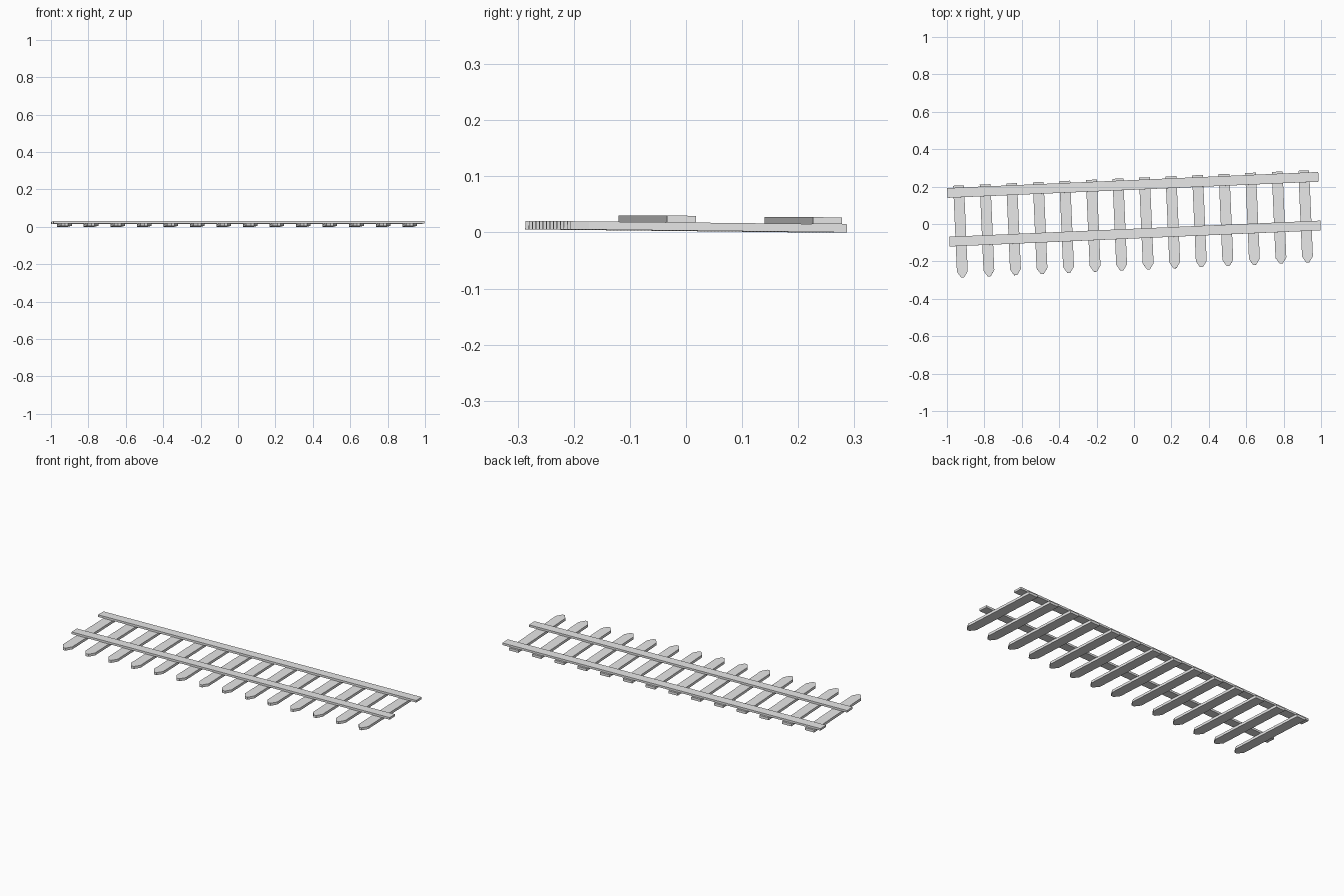
import bpy
import bmesh
from math import radians
from mathutils import Matrix

cube = bpy.data.objects.get("Cube")
if cube:
    bpy.data.objects.remove(cube, do_unlink=True)

GREY = (0.8, 0.8, 0.8, 1.0)
paint = bpy.data.materials.new("light grey")
paint.use_nodes = True
paint.diffuse_color = GREY
paint.node_tree.nodes["Principled BSDF"].inputs["Base Color"].default_value = GREY

# The fence lies on its back, turned slightly and tilted along the pickets
PLACE = (Matrix.Translation((0, 0, 0.01))
         @ Matrix.Rotation(radians(2.49), 4, "Z")
         @ Matrix.Rotation(-0.011, 4, "X"))

PICKETS = 14
FIRST, LAST = -0.928, 0.919
HALF_W, HALF_L = 0.029, 0.246
PICKET_T, RAIL_T = 0.0145, 0.012


def board(name, outline, bottom, thickness):
    """Extrude a flat outline into a board."""
    bm = bmesh.new()
    face = bm.faces.new([bm.verts.new((x, y, bottom)) for x, y in outline])
    grown = bmesh.ops.extrude_face_region(bm, geom=[face])
    top = [v for v in grown["geom"] if isinstance(v, bmesh.types.BMVert)]
    bmesh.ops.translate(bm, verts=top, vec=(0, 0, thickness))
    bmesh.ops.recalc_face_normals(bm, faces=bm.faces)
    mesh = bpy.data.meshes.new(name)
    bm.to_mesh(mesh)
    bm.free()
    mesh.materials.append(paint)
    obj = bpy.data.objects.new(name, mesh)
    obj.matrix_world = PLACE
    bpy.context.collection.objects.link(obj)
    return obj


# Pickets with blunt pointed tips towards the front
for i in range(PICKETS):
    x = FIRST + (LAST - FIRST) * i / (PICKETS - 1)
    shoulder = -HALF_L + 0.032
    outline = [(x - HALF_W, HALF_L), (x - HALF_W, shoulder),
               (x - 0.008, -HALF_L), (x + 0.008, -HALF_L),
               (x + HALF_W, shoulder), (x + HALF_W, HALF_L)]
    board(f"picket_{i + 1}", outline, -PICKET_T / 2, PICKET_T)

# Two long rails laid across the pickets
for name, y in (("upper_rail", -0.0515), ("lower_rail", 0.209)):
    x0, x1, h = -0.990, 0.996, 0.026
    outline = [(x0, y - h), (x1, y - h), (x1, y + h), (x0, y + h)]
    board(name, outline, PICKET_T / 2, RAIL_T)
